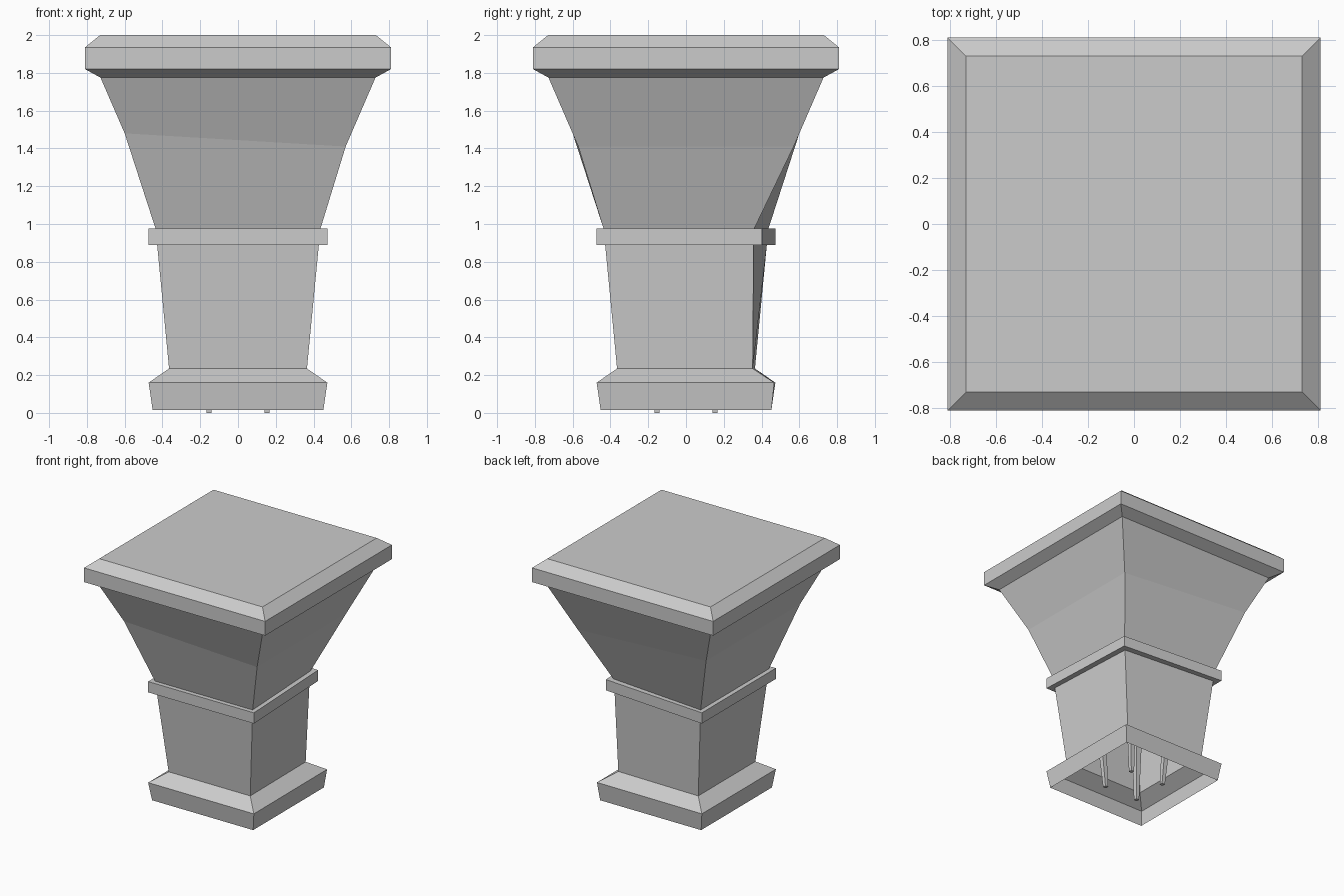
import bpy
import bmesh

cube = bpy.data.objects.get("Cube")
if cube:
    bpy.data.objects.remove(cube, do_unlink=True)

stone = bpy.data.materials.new("grey stone")
stone.use_nodes = True
GREY = (0.6, 0.6, 0.6, 1)
stone.diffuse_color = GREY
stone.node_tree.nodes["Principled BSDF"].inputs["Base Color"].default_value = GREY

CORNERS = [(-1, -1), (1, -1), (1, 1), (-1, 1)]


def add_object(name, bm):
    mesh = bpy.data.meshes.new(name)
    bm.to_mesh(mesh)
    bm.free()
    mesh.materials.append(stone)
    obj = bpy.data.objects.new(name, mesh)
    bpy.context.collection.objects.link(obj)
    return obj


def square_loft(name, profile, cap=False):
    """Loft square rings: half width, height, pull-in of the worn corner."""
    bm = bmesh.new()
    rings = []
    for half, z, worn in profile:
        ring = []
        for sx, sy in CORNERS:
            h, height = half, z
            if z == KINK and sx < 0:      # crease rises on the left-hand side
                h, height = half + 0.03, z + 0.07
            dx, dy = (worn * 0.55, worn) if sx > 0 and sy > 0 else (0, 0)
            ring.append(bm.verts.new((sx * h - dx, sy * h - dy, height)))
        rings.append(ring)
    for low, high in zip(rings, rings[1:]):
        for i in range(4):
            j = (i + 1) % 4
            bm.faces.new((low[i], low[j], high[j], high[i]))
    if cap:
        bm.faces.new(rings[-1])
    return add_object(name, bm)


KINK = 1.41

# Hollow foot, open underneath
square_loft("foot", [(0.452, 0.015, 0), (0.473, 0.16, 0.006), (0.365, 0.235, 0.012)])

# Tapered shaft with a square collar
square_loft("shaft", [(0.365, 0.235, 0.012), (0.428, 0.89, 0.07)])
square_loft("collar", [(0.428, 0.89, 0.07), (0.473, 0.89, 0.07),
                       (0.473, 0.977, 0.07), (0.437, 0.977, 0.075)])

# Flaring upper body
square_loft("flared_body", [(0.437, 0.977, 0.075), (0.57, KINK, 0), (0.728, 1.775, 0)])

# Bevelled top slab
square_loft("top_slab", [(0.728, 1.775, 0), (0.81, 1.82, 0),
                         (0.81, 1.935, 0), (0.73, 2.0, 0)], cap=True)

# Four slim tapered pegs inside the hollow
for n, (sx, sy) in enumerate(CORNERS, 1):
    bm = bmesh.new()
    foot, head = [], []
    for cx, cy in CORNERS:
        foot.append(bm.verts.new((sx * 0.153 + cx * 0.014, sy * 0.153 + cy * 0.014, 0)))
        head.append(bm.verts.new((sx * 0.19 + cx * 0.03, sy * 0.19 + cy * 0.03, 0.7)))
    bm.faces.new(foot[::-1])
    bm.faces.new(head)
    for i in range(4):
        j = (i + 1) % 4
        bm.faces.new((foot[i], foot[j], head[j], head[i]))
    add_object(f"peg_{n}", bm)
